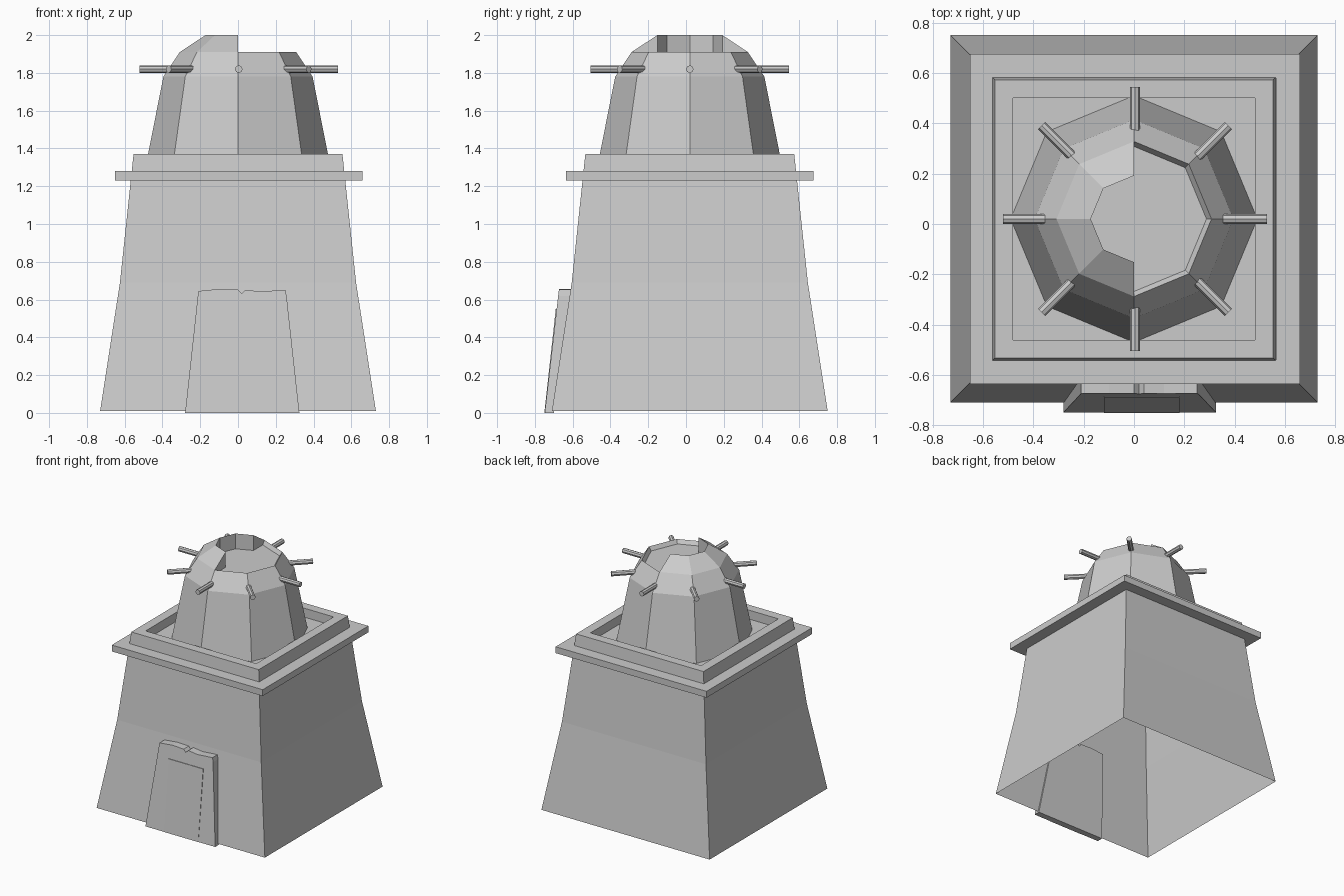
import bpy, bmesh, math
from mathutils import Matrix, Vector

if "Cube" in bpy.data.objects:
    bpy.data.objects.remove(bpy.data.objects["Cube"])

stone = bpy.data.materials.new("pale_grey_stone")
stone.use_nodes = True
GREY = (0.6, 0.6, 0.6, 1)
stone.diffuse_color = GREY
stone.node_tree.nodes["Principled BSDF"].inputs["Base Color"].default_value = GREY

CY = 0.02  # tower axis in y


def finish(name, bm):
    bmesh.ops.recalc_face_normals(bm, faces=bm.faces[:])
    mesh = bpy.data.meshes.new(name)
    bm.to_mesh(mesh)
    bm.free()
    mesh.materials.append(stone)
    obj = bpy.data.objects.new(name, mesh)
    bpy.context.collection.objects.link(obj)
    return obj


def skin(bm, rows, close_rows=False):
    """Bridge neighbouring closed loops of vertices with quads."""
    pairs = list(zip(rows, rows[1:]))
    if close_rows:
        pairs.append((rows[-1], rows[0]))
    for a, b in pairs:
        n = len(a)
        for i in range(n):
            j = (i + 1) % n
            bm.faces.new((a[i], a[j], b[j], b[i]))


def loft(name, sides, profile, turn=0, scale=1, cap=False, closed=False, cx=0):
    """Stack regular polygons given as (radius, z)."""
    bm = bmesh.new()
    rows = []
    for r, z in profile:
        angles = [turn + math.tau * i / sides for i in range(sides)]
        rows.append([bm.verts.new((cx + r * scale * math.cos(a),
                                   CY + r * scale * math.sin(a), z)) for a in angles])
    skin(bm, rows, closed)
    if cap:
        bm.faces.new(rows[-1])
    return finish(name, bm)


square = dict(sides=4, turn=math.pi / 4, scale=math.sqrt(2))

# Flared tower, open underneath, with a sunken roof behind a parapet
loft("tower_body", profile=[(0.73, 0.01), (0.625, 0.69), (0.553, 1.37),
                            (0.48, 1.37), (0.48, 1.30)], cap=True, **square)

# Projecting ledge around the tower
loft("ledge", profile=[(0.56, 1.23), (0.655, 1.23), (0.655, 1.28), (0.56, 1.28)],
     closed=True, cx=0.004, **square)

# Eight sided dome with a shallow open top
loft("dome", 8, [(0.49, 1.30), (0.395, 1.78), (0.308, 1.91), (0.288, 1.88)], cap=True)

# Upper dome tier, standing on one half only
bm = bmesh.new()
sections = []
for i in range(5):
    a = math.pi / 2 + i * math.pi / 4
    sections.append([bm.verts.new((r * math.cos(a), CY + r * math.sin(a), z))
                     for r, z in [(0.308, 1.91), (0.172, 2.0), (0.172, 1.88), (0.288, 1.88)]])
skin(bm, sections)
bm.faces.new(sections[0])
bm.faces.new(sections[-1])
finish("half_crown", bm)

# Rods radiating from the dome corners
for i in range(8):
    bm = bmesh.new()
    bmesh.ops.create_cone(bm, cap_ends=True, segments=8, radius1=0.02, radius2=0.02, depth=0.18)
    place = (Matrix.Translation((0.004, CY, 1.82)) @ Matrix.Rotation(i * math.pi / 4, 4, "Z")
             @ Matrix.Translation((0.435, 0, 0)) @ Matrix.Rotation(math.pi / 2, 4, "Y"))
    bm.transform(place)
    finish(f"rod_{i + 1}", bm)


def front_slab(name, outline, front, back):
    """Extrude an (x, z) outline between two sloping planes y = start + slope * z."""
    bm = bmesh.new()
    rows = [[bm.verts.new((x, s + k * z, z)) for x, z in outline] for s, k in (front, back)]
    skin(bm, rows)
    for row in rows:
        bm.faces.new(row)
    bmesh.ops.triangulate(bm, faces=[f for f in bm.faces if len(f.verts) > 4])
    return finish(name, bm)


# Leaning doorway surround with a chipped top edge
front_slab("door_surround",
           [(-0.28, 0), (0.325, 0), (0.257, 0.62), (0.25, 0.652), (0.12, 0.642),
            (0.04, 0.652), (0.02, 0.632), (0.0, 0.652), (-0.1, 0.656), (-0.21, 0.645)],
           (-0.748, 0.115), (-0.70, 0.15))

# Door panel lying almost flush in the surround
front_slab("door_panel", [(-0.12, 0), (0.18, 0), (0.18, 0.55), (-0.12, 0.55)],
           (-0.75, 0.11), (-0.745, 0.115))
